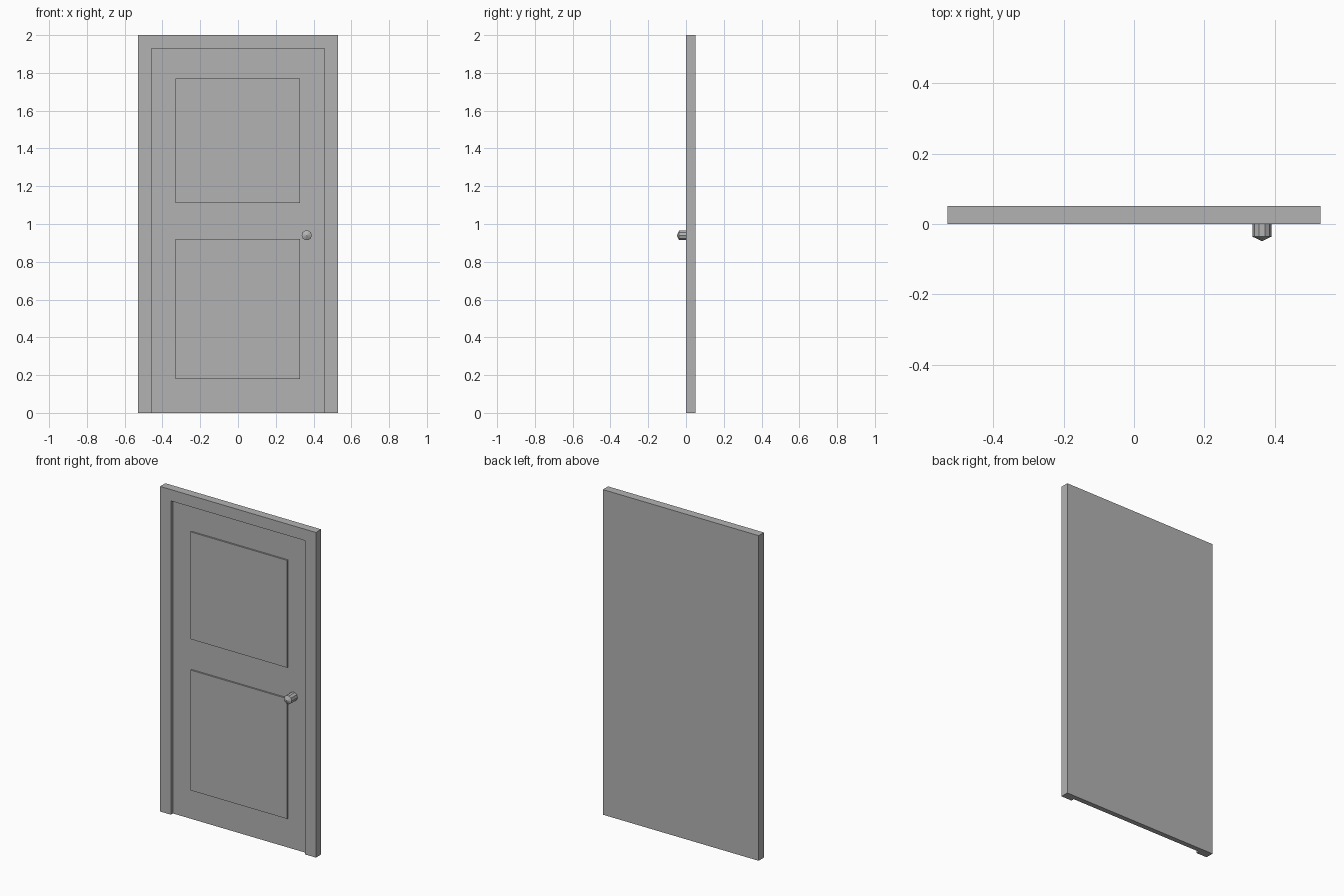
import bpy, bmesh, math
from mathutils import Matrix, Vector

if "Cube" in bpy.data.objects:
    bpy.data.objects.remove(bpy.data.objects["Cube"])

grey = bpy.data.materials.new("plain_grey")
grey.diffuse_color = (0.45, 0.45, 0.45, 1)
grey.use_nodes = True
grey.node_tree.nodes["Principled BSDF"].inputs["Base Color"].default_value = grey.diffuse_color


def finish(name, bm):
    bmesh.ops.recalc_face_normals(bm, faces=bm.faces)
    me = bpy.data.meshes.new(name)
    bm.to_mesh(me)
    bm.free()
    me.materials.append(grey)
    ob = bpy.data.objects.new(name, me)
    bpy.context.collection.objects.link(ob)
    return ob


def extrude_profile(name, pts, y0, y1):
    """Extrude an x-z outline from y0 back to y1."""
    bm = bmesh.new()
    face = bm.faces.new([bm.verts.new((x, y0, z)) for x, z in pts])
    ext = bmesh.ops.extrude_face_region(bm, geom=[face])
    verts = [v for v in ext["geom"] if isinstance(v, bmesh.types.BMVert)]
    bmesh.ops.translate(bm, verts=verts, vec=(0, y1 - y0, 0))
    return finish(name, bm)


def rect(x0, x1, z0, z1):
    return [(x0, z0), (x1, z0), (x1, z1), (x0, z1)]


FRONT, SLAB, BACK = 0.0, 0.02, 0.051
OUT, INN, TOP = 0.53, 0.457, 1.93

# Surround: one upside-down U in front of the leaf
extrude_profile("door_frame", [(-OUT, 0), (-INN, 0), (-INN, TOP), (INN, TOP),
                               (INN, 0), (OUT, 0), (OUT, 2), (-OUT, 2)], FRONT, SLAB)

# Door leaf and backing, flush at the rear
extrude_profile("door_leaf", rect(-OUT, OUT, 0, 2), SLAB, BACK)

# Two slightly raised panels
for name, z0, z1 in (("lower_panel", 0.18, 0.92), ("upper_panel", 1.11, 1.77)):
    extrude_profile(name, rect(-0.33, 0.328, z0, z1), SLAB - 0.01, SLAB)

# Faceted knob: short barrel with a shallow pointed cap
SIDES, R = 10, 0.027
bm = bmesh.new()
rings = []
for y in (SLAB, -0.036):
    rings.append([bm.verts.new((0.364 + R * math.cos(2 * math.pi * i / SIDES), y,
                                0.94 + R * math.sin(2 * math.pi * i / SIDES)))
                  for i in range(SIDES)])
tip = bm.verts.new((0.364, -0.049, 0.94))
for i in range(SIDES):
    j = (i + 1) % SIDES
    bm.faces.new((rings[0][i], rings[0][j], rings[1][j], rings[1][i]))
    bm.faces.new((rings[1][i], rings[1][j], tip))
bm.faces.new(rings[0])
finish("door_knob", bm)
